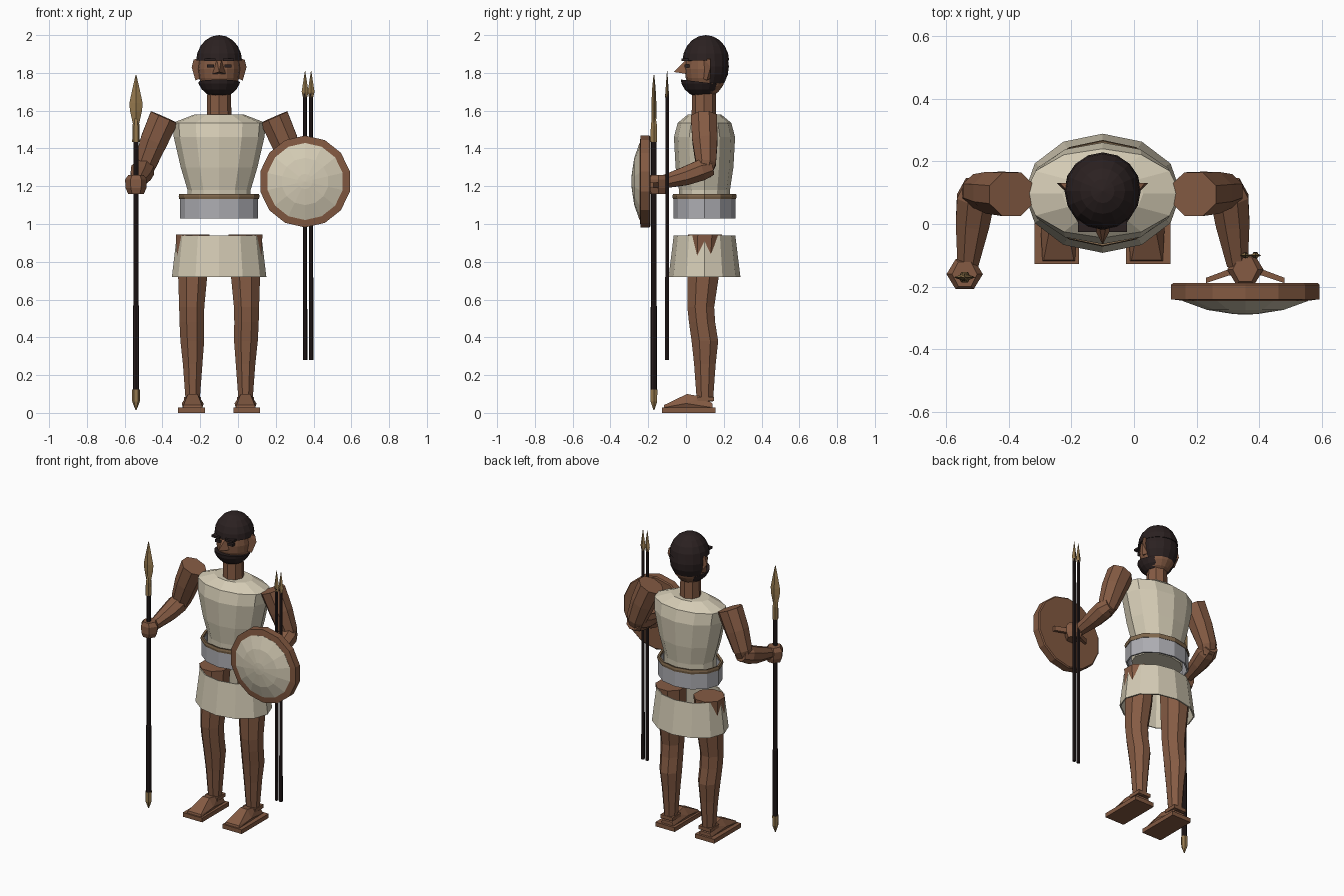
import bpy, bmesh, math
from mathutils import Vector

if "Cube" in bpy.data.objects:
    bpy.data.objects.remove(bpy.data.objects["Cube"])

CX = -0.10  # body centre line


def material(name, r, g, b):
    m = bpy.data.materials.new(name)
    m.diffuse_color = (r, g, b, 1)
    m.use_nodes = True
    m.node_tree.nodes["Principled BSDF"].inputs["Base Color"].default_value = m.diffuse_color
    return m


SKIN = material("brown skin", 0.235, 0.105, 0.057)
CREAM = material("cream linen", 0.66, 0.60, 0.46)
GREY = material("grey metal", 0.42, 0.42, 0.45)
HAIR = material("dark hair", 0.024, 0.015, 0.015)
WOOD = material("dark wood", 0.018, 0.011, 0.011)
BRONZE = material("bronze", 0.30, 0.19, 0.075)
LEATHER = material("brown leather", 0.225, 0.10, 0.053)
TRIM = material("belt trim", 0.22, 0.14, 0.075)


def finish(name, bm, mat):
    bmesh.ops.recalc_face_normals(bm, faces=bm.faces)
    me = bpy.data.meshes.new(name)
    bm.to_mesh(me)
    bm.free()
    me.materials.append(mat)
    ob = bpy.data.objects.new(name, me)
    bpy.context.collection.objects.link(ob)
    return ob


def tube(name, mat, rings, n=8, axis=None, caps=True, phase=0.0, wall=0):
    """Loft through rings of (x, y, z, radius_u, radius_v)."""
    bm = bmesh.new()
    pts = [Vector(r[:3]) for r in rings]
    loops = []
    for i, r in enumerate(rings):
        t = Vector(axis) if axis else pts[min(i + 1, len(pts) - 1)] - pts[max(i - 1, 0)]
        t.normalize()
        ref = Vector((1, 0, 0)) if abs(t.x) < 0.8 else Vector((0, 0, 1))
        u = (ref - t * ref.dot(t)).normalized()
        v = t.cross(u)
        angles = [2 * math.pi * (k + phase) / n for k in range(n)]
        loops.append([bm.verts.new(pts[i] + u * r[3] * math.cos(a) + v * r[4] * math.sin(a))
                      for a in angles])
    for a, b in zip(loops, loops[1:]):
        for k in range(n):
            j = (k + 1) % n
            bm.faces.new((a[k], a[j], b[j], b[k]))
    if caps:
        bm.faces.new(loops[0])
        bm.faces.new(loops[-1])
    ob = finish(name, bm, mat)
    if wall:
        s = ob.modifiers.new("wall", 'SOLIDIFY')
        s.thickness = wall
    return ob


def stack(name, mat, x, y, levels, **kw):
    """Upright tube from (z, rx, ry) levels."""
    return tube(name, mat, [(x, y, z, a, b) for z, a, b in levels], axis=(0, 0, 1), **kw)


def hull(name, mat, points):
    bm = bmesh.new()
    for p in points:
        bm.verts.new(p)
    bmesh.ops.convex_hull(bm, input=bm.verts)
    return finish(name, bm, mat)


def box(name, mat, x0, x1, y0, y1, z0, z1):
    return hull(name, mat, [(x, y, z) for x in (x0, x1) for y in (y0, y1) for z in (z0, z1)])


def ball(centre, radii, seg=16, rows=10):
    bm = bmesh.new()
    bmesh.ops.create_uvsphere(bm, u_segments=seg, v_segments=rows, radius=1)
    for v in bm.verts:
        v.co = Vector([c + q * r for c, q, r in zip(centre, v.co, radii)])
    return bm


def cut(bm, co, no, fill=True):
    """Remove everything on the side the normal points to."""
    g = bm.verts[:] + bm.edges[:] + bm.faces[:]
    res = bmesh.ops.bisect_plane(bm, geom=g, plane_co=co, plane_no=no, clear_outer=True)
    if fill:
        edges = [e for e in res['geom_cut'] if isinstance(e, bmesh.types.BMEdge)]
        bmesh.ops.contextual_create(bm, geom=edges)


# Head, hair and beard
finish("face", ball((CX, 0.105, 1.82), (0.112, 0.112, 0.15)), SKIN)
bm = ball((CX, 0.105, 1.86), (0.122, 0.124, 0.14))
cut(bm, (0, 0, 1.865), (0, 0, -1))
finish("hair_cap", bm, HAIR)
bm = ball((CX, 0.108, 1.835), (0.122, 0.119, 0.145))
cut(bm, (0, 0.125, 0), (0, -1, 0))
cut(bm, (0, 0, 1.90), (0, 0, 1))
finish("hair_back", bm, HAIR)
bm = ball((CX, 0.085, 1.775), (0.114, 0.114, 0.105))
cut(bm, (0, -0.03, 1.765), (0, 0.12, 1))
finish("beard", bm, HAIR)
hull("nose", SKIN, [(CX - .035, 0.0, 1.795), (CX + .035, 0.0, 1.795), (CX, -0.065, 1.805),
                    (CX - .012, 0.0, 1.87), (CX + .012, 0.0, 1.87), (CX, 0.03, 1.83)])
stack("neck", SKIN, CX, 0.095, [(1.54, .066, .066), (1.72, .062, .062)])

# Tunic, belt and skirt
stack("tunic", CREAM, CX, 0.098,
      [(1.04, .170, .130), (1.18, .167, .135), (1.30, .203, .153), (1.46, .240, .162),
       (1.535, .247, .142), (1.58, .130, .088)], n=12)
stack("belt", GREY, CX, 0.098, [(1.03, .207, .163), (1.14, .207, .163)],
      n=12, caps=False, wall=0.01)
stack("belt_trim", TRIM, CX, 0.098, [(1.132, .211, .167), (1.146, .214, .170), (1.16, .211, .167)],
      n=12, caps=False, wall=0.014)
stack("skirt", CREAM, CX, 0.098, [(0.72, .250, .190), (0.94, .224, .163)],
      n=12, caps=False, wall=0.008)

# Paired parts
for side, s in (("right", -1), ("left", 1)):
    def X(d):
        return CX + s * d

    hull(side + "_ear", SKIN, [(X(.10), .09, 1.77), (X(.10), .13, 1.77), (X(.125), .11, 1.76),
                               (X(.145), .13, 1.83), (X(.135), .13, 1.87), (X(.10), .09, 1.88),
                               (X(.10), .13, 1.88)])
    box(side + "_brow", HAIR, *sorted((X(.02), X(.078))), -0.025, 0.05, 1.862, 1.876)
    box(side + "_eye", HAIR, *sorted((X(.028), X(.065))), -0.009, 0.03, 1.828, 1.845)

    tube(side + "_upper_arm", SKIN,
         [(X(.29), .095, 1.565, .084, .075), (X(.345), .10, 1.44, .078, .072),
          (X(.39), .105, 1.32, .064, .058), (X(.405), .09, 1.26, .046, .045)], n=8, phase=0.5)
    tube(side + "_forearm", SKIN,
         [(X(.395), .135, 1.30, .045, .045), (X(.405), .08, 1.285, .065, .06),
          (X(.415), .0, 1.255, .058, .054), (X(.43), -.13, 1.22, .036, .036)], n=8, phase=0.5)
    hand_x = X(.44) if s < 0 else 0.355
    stack(side + "_hand", SKIN, hand_x, -0.16 if s < 0 else -0.145,
          [(1.16, .042, .045), (1.19, .055, .055), (1.235, .058, .055), (1.26, .04, .045)], n=6)

    tube(side + "_leg", SKIN,
         [(X(.140), .100, .945, .097, .098), (X(.140), .090, .72, .083, .090),
          (X(.145), .078, .56, .072, .077), (X(.145), .085, .48, .070, .075),
          (X(.142), .100, .38, .068, .076), (X(.140), .100, .26, .056, .062),
          (X(.140), .100, .06, .040, .046)], n=8, axis=(0, 0, 1), phase=0.5)

    # Sandal sole, foot wedge and ankle strap
    box(side + "_sole", LEATHER, *sorted((X(.075), X(.217))), -0.128, 0.155, 0, 0.028)
    hull(side + "_foot", SKIN,
         [(X(.14 + e * w), y, z) for e in (-1, 1) for w, y, z in
          ((.052, -.118, .028), (.048, -.115, .042), (.025, .005, .10), (.058, .0, .05),
           (.03, .09, .085), (.045, .14, .028), (.035, .14, .05))])
    box(side + "_ankle_strap", LEATHER, *sorted((X(.095), X(.185))), 0.06, 0.147, 0.062, 0.085)

# Round shield with its grip
SX, SZ = 0.355, 1.225


def disc(name, mat, prof):
    return tube(name, mat, [(SX, y, SZ, r, r) for y, r in prof], n=14, axis=(0, -1, 0), phase=0.5)


disc("shield_rim", LEATHER, [(-.188, .236), (-.194, .243), (-.240, .243), (-.245, .203)])
disc("shield_face", CREAM, [(-.240, .204), (-.246, .204), (-.274, .125), (-.287, .04), (-.289, .004)])
tube("shield_grip", LEATHER, [(.23, -.18, SZ - .02, .022, .012), (.30, -.155, SZ - .02, .022, .014),
                              (.41, -.155, SZ - .02, .022, .014), (.48, -.18, SZ - .02, .022, .012)],
     n=4, axis=(1, 0, 0), phase=0.5)

# Long spear
PX, PY = -0.54, -0.17
stack("spear_shaft", WOOD, PX, PY, [(.10, .017, .017), (.56, .017, .017), (.57, .014, .014),
                                    (1.46, .014, .014)])
stack("spear_butt", BRONZE, PX, PY, [(.015, .003, .003), (.06, .02, .02), (.125, .021, .021)], n=6)
stack("spear_socket", BRONZE, PX, PY, [(1.435, .02, .02), (1.52, .019, .019), (1.56, .012, .012)], n=6)
stack("spear_blade", BRONZE, PX, PY, [(1.51, .012, .012), (1.60, .032, .013), (1.64, .035, .013),
                                      (1.72, .018, .009), (1.79, .002, .002)], n=4)

# Two light javelins
for i, jx in enumerate((0.355, 0.387)):
    tag = str(i + 1)
    stack("javelin_shaft_" + tag, WOOD, jx, -0.10, [(.28, .012, .012), (1.69, .010, .010)], n=6)
    stack("javelin_head_" + tag, BRONZE, jx, -0.10,
          [(1.67, .011, .011), (1.70, .018, .009), (1.81, .001, .001)], n=4)
